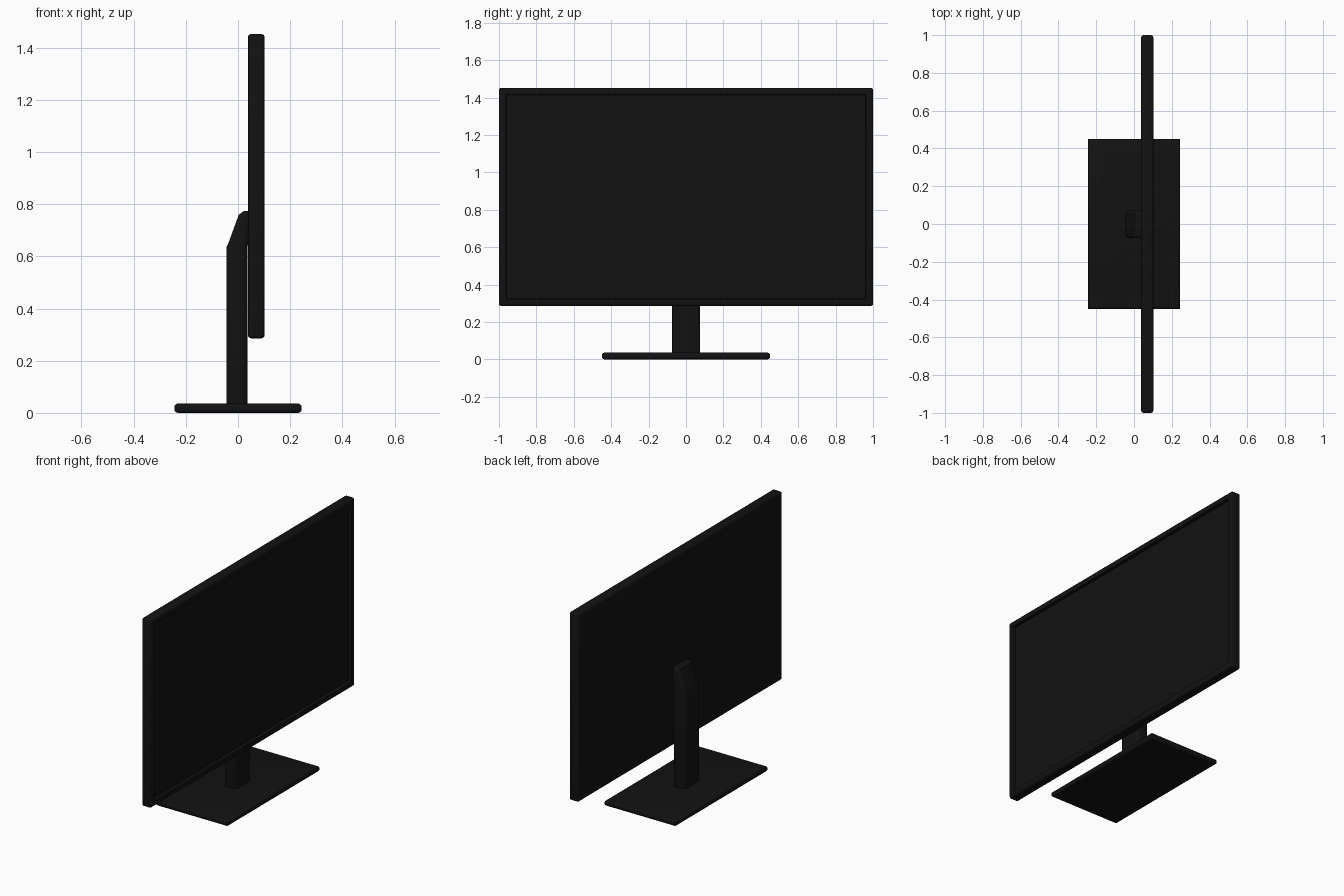
import bpy, bmesh

if "Cube" in bpy.data.objects:
    bpy.data.objects.remove(bpy.data.objects["Cube"])

black = bpy.data.materials.new("black_plastic")
black.diffuse_color = (0.006, 0.006, 0.006, 1)
black.use_nodes = True
black.node_tree.nodes["Principled BSDF"].inputs["Base Color"].default_value = black.diffuse_color


def finish(bm, name):
    bmesh.ops.recalc_face_normals(bm, faces=bm.faces)
    mesh = bpy.data.meshes.new(name)
    bm.to_mesh(mesh)
    bm.free()
    mesh.materials.append(black)
    ob = bpy.data.objects.new(name, mesh)
    bpy.context.collection.objects.link(ob)
    bpy.ops.object.select_all(action='DESELECT')
    ob.select_set(True)
    bpy.context.view_layer.objects.active = ob
    bpy.ops.object.shade_smooth_by_angle(angle=0.6)
    return ob


def box(lo, hi):
    bm = bmesh.new()
    bmesh.ops.create_cube(bm, size=1)
    for v in bm.verts:
        for i in range(3):
            v.co[i] = hi[i] if v.co[i] > 0 else lo[i]
    return bm


def bevel(bm, edges, width, segments):
    bmesh.ops.bevel(bm, geom=edges, offset=width, offset_type='OFFSET',
                    segments=segments, profile=0.5, affect='EDGES')


# Base plate: rounded rim, square plan corners
bm = box((-0.244, -0.45, 0), (0.244, 0.45, 0.036))
bevel(bm, [e for e in bm.edges if abs(e.verts[0].co.z - e.verts[1].co.z) < 1e-5], 0.014, 3)
finish(bm, "base_plate")

# Stand column: side profile extruded across, then rounded along both sides
profile = [(-0.044, 0.01), (0.037, 0.01), (0.037, 0.64), (0.045, 0.69),
           (0.045, 0.773), (0.022, 0.773), (0.003, 0.76), (-0.037, 0.65), (-0.044, 0.635)]
bm = bmesh.new()
side = bm.faces.new([bm.verts.new((x, -0.075, z)) for x, z in profile])
ext = bmesh.ops.extrude_face_region(bm, geom=[side], use_keep_orig=True)
for v in ext["geom"]:
    if isinstance(v, bmesh.types.BMVert):
        v.co.y = 0.075
bmesh.ops.recalc_face_normals(bm, faces=bm.faces)
bevel(bm, [e for e in bm.edges if abs(e.verts[0].co.y - e.verts[1].co.y) < 1e-5], 0.017, 4)
finish(bm, "stand_column")

# Display housing: rounded slab with a recessed opening on the +x side
bm = box((0.038, -1, 0.286), (0.102, 1, 1.452))
bevel(bm, bm.edges[:], 0.012, 3)
front = max(bm.faces, key=lambda f: f.calc_center_median().x * 10 + f.calc_area())
if front.normal.x < 0.9:
    front = max((f for f in bm.faces if f.normal.x > 0.9), key=lambda f: f.calc_area())
bmesh.ops.inset_region(bm, faces=[front], thickness=0.035)
bmesh.ops.inset_region(bm, faces=[front], thickness=0.004, depth=-0.018)
corners = [v.co.copy() for v in front.verts]
bmesh.ops.delete(bm, geom=[front], context='FACES_ONLY')
finish(bm, "display_housing")

# Screen closing the recess
bm = bmesh.new()
bm.faces.new([bm.verts.new(c) for c in corners])
finish(bm, "screen")
